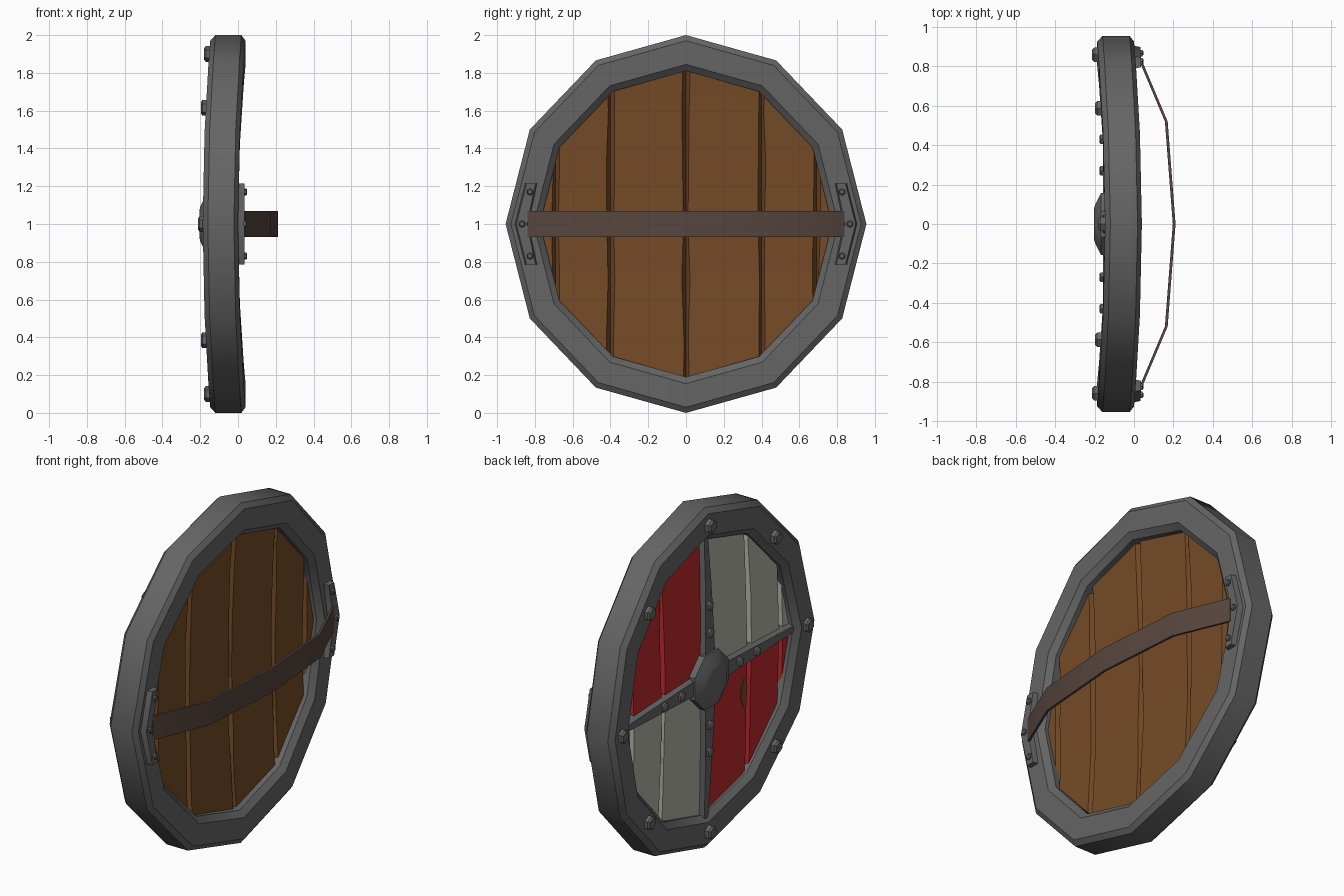
import bpy, bmesh, math, random
from mathutils import Vector

if "Cube" in bpy.data.objects:
    bpy.data.objects.remove(bpy.data.objects["Cube"])
random.seed(4)

def material(name, rgb):
    m = bpy.data.materials.new(name)
    m.diffuse_color = (*rgb, 1)
    m.use_nodes = True
    m.node_tree.nodes["Principled BSDF"].inputs["Base Color"].default_value = m.diffuse_color
    return m

METAL = material("dark_iron", (0.13, 0.13, 0.13))
WOOD = material("brown_wood", (0.18, 0.07, 0.02))
RED = material("red_paint", (0.52, 0.022, 0.024))
WHITE = material("off_white_paint", (0.46, 0.46, 0.40))
LEATHER = material("strap_leather", (0.095, 0.060, 0.048))
CZ, SY = 1.0, 0.955            # shield centre height, sideways squash

def bend(h):
    """Shield curves backwards toward its top and bottom."""
    return 0.04 * h * h

def loft(bm, rings, closed=False):
    """Skin a list of rings; cap both ends unless the loft is a closed loop."""
    vs = [[bm.verts.new(p) for p in r] for r in rings]
    n = len(vs[0])
    for i in range(len(vs) if closed else len(vs) - 1):
        a, b = vs[i], vs[(i + 1) % len(vs)]
        for j in range(n):
            bm.faces.new((a[j], a[(j + 1) % n], b[(j + 1) % n], b[j]))
    if not closed:
        bm.faces.new(vs[0])
        bm.faces.new(vs[-1])

def finish(name, bm, mats, angle=35):
    bmesh.ops.recalc_face_normals(bm, faces=bm.faces)
    me = bpy.data.meshes.new(name)
    bm.to_mesh(me)
    bm.free()
    ob = bpy.data.objects.new(name, me)
    bpy.context.collection.objects.link(ob)
    for m in mats:
        me.materials.append(m)
    bpy.ops.object.select_all(action='DESELECT')
    ob.select_set(True)
    bpy.context.view_layer.objects.active = ob
    bpy.ops.object.shade_smooth_by_angle(angle=math.radians(angle))
    return ob

def stud(bm, y, h, steps, sides=6):
    """Round stack along x at (y, h); steps are (x, radius) pairs."""
    loft(bm, [[(x + bend(h), y + r * math.cos((k + .5) * math.tau / sides),
                CZ + h + r * math.sin((k + .5) * math.tau / sides))
               for k in range(sides)] for x, r in steps])

def strip(bm, path, x0, x1, chamfer=0.018):
    """Trapezoid bar lying on the shield; path items are (y, h, half_width)."""
    pts = [Vector((y, h)) for y, h, w in path]
    d = (pts[-1] - pts[0]).normalized()
    side = Vector((-d.y, d.x))
    rings = []
    for p, (_, _, w) in zip(pts, path):
        ring = []
        for x, o in ((x0, -w), (x1, chamfer - w), (x1, w - chamfer), (x0, w)):
            q = p + side * o
            ring.append((x + bend(q.y), q.x, CZ + q.y))
        rings.append(ring)
    loft(bm, rings)

# twelve-sided iron rim with chamfered edges
section = [(1.0, -0.16), (1.0, -0.022), (0.97, 0.0), (0.845, 0.0),
           (0.81, -0.03), (0.81, -0.155), (0.845, -0.187), (0.97, -0.187)]
bm = bmesh.new()
rings = []
for k in range(12):
    a = k * math.tau / 12
    c, s = math.cos(a), math.sin(a)
    rings.append([(x + bend(s), r * c * SY, CZ + r * s) for r, x in section])
loft(bm, rings, closed=True)
finish("rim", bm, [METAL])

# wooden planks with V grooves, cut to the rim, front painted in quarters
edges = [-0.86, -0.69, -0.40, 0.0, 0.40, 0.69, 0.86]
levels = [-0.9, -0.6, -0.3, 0, 0.3, 0.6, 0.9]
XF, XB, XM = -0.132, -0.05, -0.09
bm = bmesh.new()
for y0, y1 in zip(edges, edges[1:]):
    rings = []
    for h in levels:
        l, r = (random.uniform(0.010, 0.024) for _ in range(2))
        x = bend(h)
        rings.append([(x + XF, y0 + l, CZ + h), (x + XF, y1 - r, CZ + h),
                      (x + XM, y1, CZ + h), (x + XB, y1 - r, CZ + h),
                      (x + XB, y0 + l, CZ + h), (x + XM, y0, CZ + h)])
    loft(bm, rings)
bmesh.ops.recalc_face_normals(bm, faces=bm.faces)
for k in range(12):
    a = (k + 0.5) * math.tau / 12
    n = Vector((0, math.cos(a) / SY, math.sin(a)))
    co = Vector((0, 0, CZ)) + n.normalized() * (0.84 * math.cos(math.pi / 12) / n.length)
    bmesh.ops.bisect_plane(bm, geom=bm.verts[:] + bm.edges[:] + bm.faces[:],
                           plane_co=co, plane_no=n.normalized(), clear_outer=True)
for f in bm.faces:
    c = f.calc_center_median()
    if c.x < XM + bend(c.z - CZ):
        f.material_index = 1 if c.y * (c.z - CZ) > 0 else 2
finish("planks", bm, [WOOD, RED, WHITE], 10)

# worn patch of bare wood in the paint
bm = bmesh.new()
outline = [(0, 0.09), (0.025, 0.03), (0.03, -0.02), (0.005, -0.085), (-0.025, -0.04), (-0.03, 0.03)]
loft(bm, [[(x + bend(v - 0.22), -0.35 + u, CZ - 0.22 + v) for u, v in outline]
          for x in (-0.131, -0.135)])
finish("worn_patch", bm, [WOOD], 10)

# four tapering cross bars on the front
bm = bmesh.new()
for dy, dh, end in ((1, 0, 0.79), (-1, 0, 0.79), (0, 1, 0.83), (0, -1, 0.83)):
    path = [(dy * t, dh * t, 0.068 - 0.033 * t / end)
            for t in (0.08, 0.3, 0.55, end)]
    strip(bm, path, -0.115, -0.158)
finish("cross_bars", bm, [METAL])

# eight-sided boss in the middle
bm = bmesh.new()
stud(bm, 0, 0, [(-0.12, 0.17), (-0.168, 0.17), (-0.198, 0.105), (-0.203, 0.085)], 8)
finish("boss", bm, [METAL])

# rivets on the rim and on the cross bars
bm = bmesh.new()
for k in range(8):
    a = k * math.tau / 8
    r = 0.9 if k % 2 == 0 else 0.87
    stud(bm, r * math.cos(a) * SY, r * math.sin(a),
         [(-0.18, 0.042), (-0.203, 0.042), (-0.212, 0.030)])
for t in (0.27, 0.43):
    for y, h in ((t, 0), (-t, 0), (0, t), (0, -t)):
        stud(bm, y, h, [(-0.15, 0.028), (-0.17, 0.028), (-0.176, 0.018)])
finish("front_rivets", bm, [METAL])

# bent brackets with rivets holding the strap at the back
for s, label in ((1, "right"), (-1, "left")):
    bm = bmesh.new()
    strip(bm, [(s * 0.82, -0.215, 0.034), (s * 0.87, 0, 0.038),
               (s * 0.82, 0.215, 0.034)], -0.01, 0.033, 0.010)
    for y, h in ((0.826, 0.17), (0.868, 0), (0.826, -0.17)):
        stud(bm, s * y, h, [(0.02, 0.019), (0.042, 0.019), (0.047, 0.012)])
    finish("strap_bracket_" + label, bm, [METAL])

# leather arm strap bowed away from the back
bm = bmesh.new()
path = [(0.03, -0.84), (0.165, -0.52), (0.205, 0), (0.165, 0.52), (0.03, 0.84)]
loft(bm, [[(x - 0.008, y, CZ - 0.07), (x + 0.006, y, CZ - 0.07),
           (x + 0.006, y, CZ + 0.07), (x - 0.008, y, CZ + 0.07)] for x, y in path])
finish("arm_strap", bm, [LEATHER], 35)
